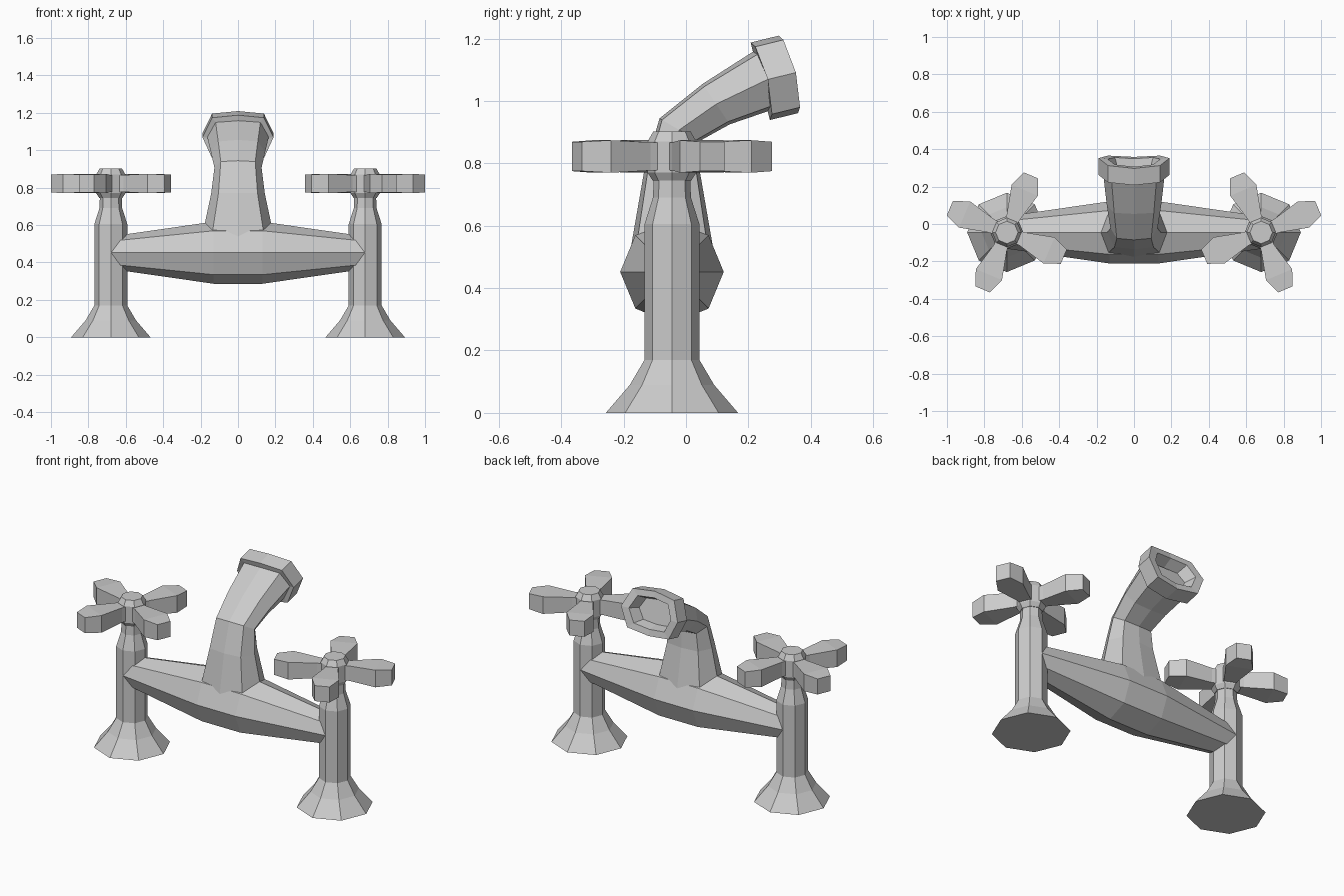
import bpy, bmesh
from math import cos, sin, pi, radians
from mathutils import Vector

if "Cube" in bpy.data.objects:
    bpy.data.objects.remove(bpy.data.objects["Cube"])

CY = -0.045   # depth of the tap centre line
CX = 0.68     # distance of each column from the middle


def loft(name, rings):
    """Skin a list of equal-length point rings and cap both ends."""
    bm = bmesh.new()
    loops = [[bm.verts.new(p) for p in ring] for ring in rings]
    n = len(loops[0])
    for a, b in zip(loops, loops[1:]):
        for i in range(n):
            j = (i + 1) % n
            bm.faces.new((a[i], a[j], b[j], b[i]))
    bm.faces.new(loops[0])
    bm.faces.new(loops[-1])
    bmesh.ops.recalc_face_normals(bm, faces=bm.faces)
    mesh = bpy.data.meshes.new(name)
    bm.to_mesh(mesh)
    bm.free()
    obj = bpy.data.objects.new(name, mesh)
    bpy.context.collection.objects.link(obj)
    return obj


def lathe(name, x, profile):
    """Eight-sided upright turning from (radius, z) pairs."""
    return loft(name, [[(x + r * cos(k * pi / 4), CY + r * sin(k * pi / 4), z)
                        for k in range(8)] for r, z in profile])


def spout_ring(y, z, dy, dz, half_w, half_h, bulge=0.0):
    """Squarish eight-sided ring facing along (dy, dz); bulge pushes the sides forward."""
    along = Vector((0, dy, dz)).normalized()
    up = Vector((0, -along.z, along.y))
    shape = [(1, 0, 1), (.73, .87, .45), (0, 1, 0), (-.73, .87, .45),
             (-1, 0, 1), (-.73, -.87, .45), (0, -1, 0), (.73, -.87, .45)]
    return [Vector((u * half_w, y, z)) + up * (v * half_h) + along * (f * bulge)
            for u, v, f in shape]


# Columns, hubs and cross handles, mirrored left and right
for side, s in (("left", -1), ("right", 1)):
    lathe(side + "_column", s * CX,
          [(.212, 0), (.135, .09), (.088, .17), (.088, .605), (.061, .69), (.058, .76)])
    lathe(side + "_handle_hub", s * CX,
          [(.062, .745), (.078, .77), (.078, .87), (.06, .902)])
    for k in range(4):
        ang = radians(23 + 90 * k)
        u = Vector((s * cos(ang), sin(ang), 0))
        v = Vector((-u.y, u.x, 0))
        rings = []
        for r, w, h in ((.04, .034, .043), (.09, .038, .045), (.245, .076, .052), (.331, .042, .047)):
            c = Vector((s * CX, CY, .822)) + u * r
            rings.append([c + v * (a * w) + Vector((0, 0, b * h))
                          for a, b in ((1, 1), (-1, 1), (-1, -1), (1, -1))])
        loft(f"{side}_handle_arm_{k + 1}", rings)

# Tapered crossbar joining the columns
loft("crossbar", [[(x, CY + r * cos(k * pi / 4), .452 + r * sin(k * pi / 4)) for k in range(8)]
                  for x, r in ((-CX, .087), (-.13, .166), (.13, .166), (CX, .087))])

# Spout rising from the crossbar and bending backwards
loft("spout", [
    spout_ring(CY, .54, 0, 1, .192, .13),
    spout_ring(CY, .77, 0, 1, .143, .09),
    spout_ring(-.022, .907, .5, .85, .126, .073),
    spout_ring(.097, .99, .83, .55, .145, .078),
    spout_ring(.25, 1.068, .97, .24, .165, .1, .02),
])

# Flared rim with a recessed outlet
loft("spout_rim", [
    spout_ring(.238, 1.063, .97, .24, .155, .09, .025),
    spout_ring(.238, 1.063, .97, .24, .19, .128, .025),
    spout_ring(.328, 1.085, .97, .24, .19, .128, .025),
    spout_ring(.328, 1.085, .97, .24, .14, .09, .02),
    spout_ring(.265, 1.07, .97, .24, .115, .07, .02),
])
